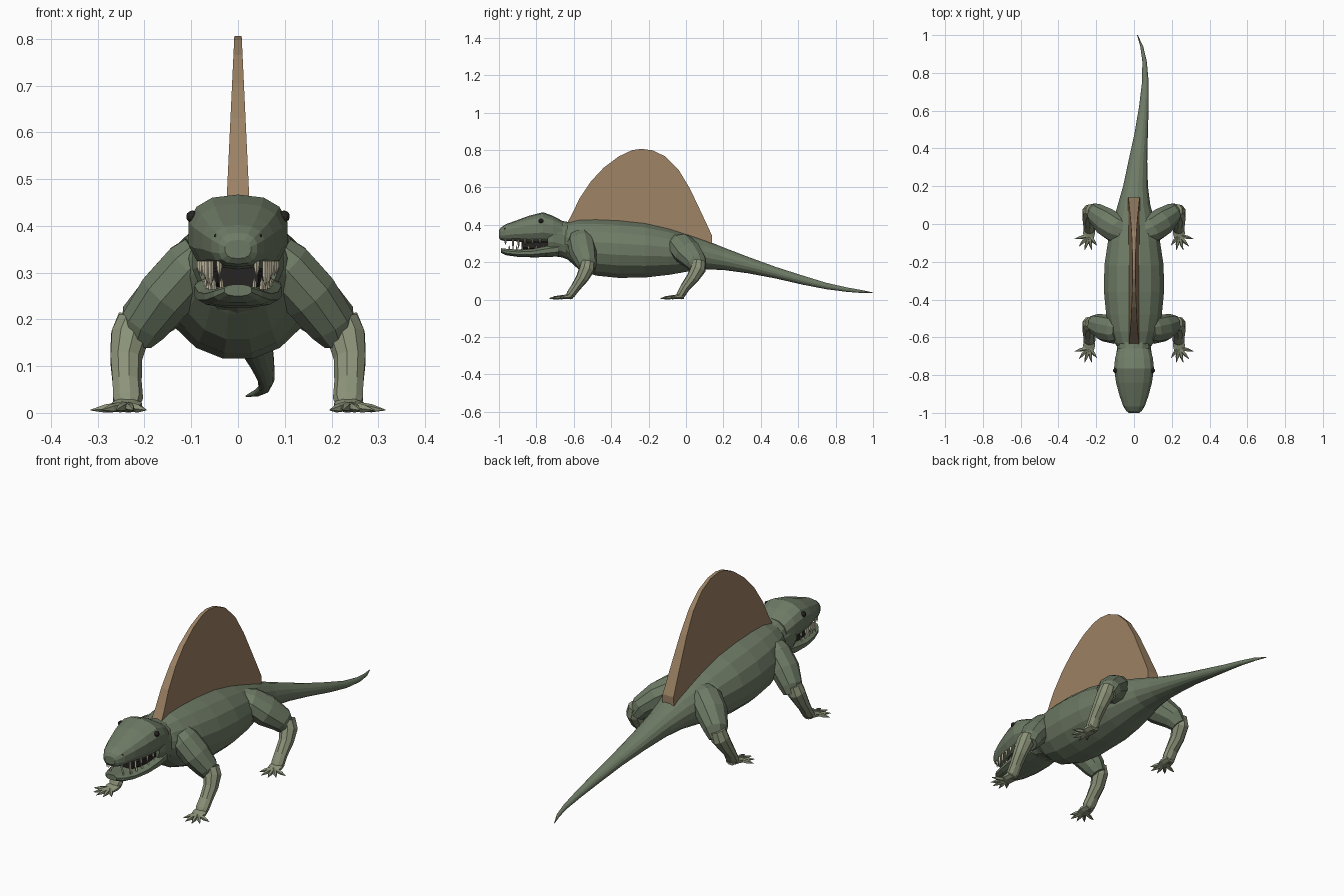
import bpy, bmesh, math
from mathutils import Vector


def material(name, rgb):
    m = bpy.data.materials.new(name)
    m.diffuse_color = (*rgb, 1)
    return m


SKIN = material("green skin", (0.155, 0.195, 0.13))
PALE = material("pale skin", (0.26, 0.29, 0.19))
SAIL = material("tan sail", (0.33, 0.22, 0.125))
DARK = material("dark", (0.02, 0.018, 0.016))
BONE = material("bone", (0.6, 0.55, 0.4))


def finish(name, bm, mat):
    bmesh.ops.recalc_face_normals(bm, faces=bm.faces)
    me = bpy.data.meshes.new(name)
    bm.to_mesh(me)
    bm.free()
    me.materials.append(mat)
    ob = bpy.data.objects.new(name, me)
    bpy.context.collection.objects.link(ob)
    return ob


def skin_rings(name, rings, mat):
    """Bridge equal-sized point rings and cap both ends."""
    bm = bmesh.new()
    rows = [[bm.verts.new(p) for p in r] for r in rings]
    n = len(rows[0])
    for a, b in zip(rows, rows[1:]):
        for i in range(n):
            j = (i + 1) % n
            bm.faces.new((a[i], a[j], b[j], b[i]))
    bm.faces.new(rows[0])
    bm.faces.new(rows[-1])
    return finish(name, bm, mat)


def oval(c, u, v, ru, rv, n, p=2.0):
    pts = []
    for i in range(n):
        a = math.tau * (i + 0.5) / n
        ca, sa = math.cos(a), math.sin(a)
        pts.append(c + u * ru * math.copysign(abs(ca) ** (2 / p), ca)
                   + v * rv * math.copysign(abs(sa) ** (2 / p), sa))
    return pts


def trunk(name, rows, mat, n=16, p=2.0):
    """Sections along y: (y, x centre, half width, bottom, top)."""
    X, Z = Vector((1, 0, 0)), Vector((0, 0, 1))
    return skin_rings(name, [oval(Vector((x, y, (b + t) / 2)), X, Z, w, (t - b) / 2, n, p)
                             for y, x, w, b, t in rows], mat)


def limb(name, rows, mat, side, n=9):
    """Sections along a path: (x, y, z, radius, y radius)."""
    pts = [Vector(r[:3]) for r in rows]
    rings = []
    for i, r in enumerate(rows):
        t = (pts[min(i + 1, len(pts) - 1)] - pts[max(i - 1, 0)]).normalized()
        u = t.cross(Vector((0, 1, 0))).normalized()
        ring = oval(pts[i], u, u.cross(t), r[3], r[4], n)
        rings.append([Vector((q.x * side, q.y, q.z)) for q in ring])
    return skin_rings(name, rings, mat)


def spike(name, a, b, r, mat, n=5):
    a, b = Vector(a), Vector(b)
    t = (b - a).normalized()
    u = t.orthogonal().normalized()
    v = t.cross(u)
    mid = a.lerp(b, 0.55)
    return skin_rings(name, [oval(a, u, v, r, r, n), oval(mid, u, v, r * .85, r * .85, n),
                             oval(b, u, v, r * .08, r * .08, n)], mat)


# body and curved tail
trunk("body_and_tail", [
    (-.67, 0, .075, .25, .40), (-.63, 0, .105, .21, .415), (-.57, 0, .13, .155, .428),
    (-.48, 0, .15, .125, .43), (-.36, 0, .162, .113, .425), (-.22, 0, .16, .115, .41),
    (-.09, 0, .14, .13, .38), (.01, 0, .115, .148, .35), (.10, 0, .088, .16, .322),
    (.20, .008, .067, .157, .28), (.33, .02, .051, .14, .23), (.48, .038, .036, .112, .175),
    (.62, .052, .026, .08, .13), (.75, .06, .018, .055, .09), (.86, .056, .012, .041, .065),
    (.94, .041, .008, .035, .051), (1.0, .018, .002, .034, .038)], SKIN)

# head: neck, skull, lower jaw and mouth
trunk("neck", [(-.60, 0, .09, .2, .41), (-.66, 0, .092, .225, .42),
               (-.71, 0, .1, .232, .44), (-.74, 0, .09, .24, .43)], SKIN, 14, 2.3)
trunk("skull", [(-.66, 0, .088, .29, .42), (-.71, 0, .102, .30, .447), (-.765, 0, .108, .30, .467),
                (-.84, 0, .097, .302, .448), (-.91, 0, .078, .312, .422), (-.965, 0, .058, .312, .402),
                (-.99, 0, .042, .318, .385), (-1.0, 0, .028, .33, .37)], SKIN, 14, 2.5)
trunk("lower_jaw", [(-.68, 0, .092, .23, .305), (-.74, 0, .096, .226, .295), (-.82, 0, .088, .225, .275),
                    (-.90, 0, .073, .228, .268), (-.96, 0, .053, .236, .272),
                    (-.99, 0, .03, .25, .275)], SKIN, 12, 2.5)
trunk("mouth_lining", [(-.69, 0, .08, .25, .33), (-.84, 0, .06, .255, .325),
                       (-.88, 0, .045, .26, .322)], DARK, 10, 2.5)

# dorsal sail, thin at the crest
outline = [(-.635, .41, .40), (-.61, .455, .39), (-.57, .54, .40), (-.51, .63, .40), (-.44, .705, .40),
           (-.36, .765, .39), (-.29, .798, .39), (-.24, .806, .38), (-.18, .798, .37), (-.11, .765, .35),
           (-.04, .695, .33), (.02, .595, .31), (.07, .49, .30), (.11, .405, .29), (.14, .34, .28)]


def thick(z):
    return max(.007, .026 - .047 * (z - .42))


skin_rings("dorsal_sail", [[Vector((s * thick(z), y, z)) for s, z in
                            ((-1, zb), (-1, zt), (1, zt), (1, zb))] for y, zt, zb in outline], SAIL)

legs = {
    "front": ([(.075, -.565, .335, .055, .06), (.10, -.562, .31, .064, .073), (.155, -.55, .25, .063, .073),
               (.20, -.53, .19, .054, .055), (.215, -.52, .155, .035, .04)],
              [(.222, -.525, .20, .036, .038), (.232, -.53, .165, .042, .042), (.24, -.555, .115, .035, .034),
               (.238, -.59, .065, .032, .026), (.236, -.615, .03, .033, .024), (.236, -.63, .012, .025, .018)], -.655),
    "hind": ([(.055, -.05, .295, .055, .06), (.09, -.03, .29, .066, .075), (.145, .01, .25, .068, .078),
              (.20, .055, .20, .055, .058), (.22, .07, .16, .035, .04)],
             [(.222, .07, .205, .036, .038), (.232, .065, .165, .042, .042), (.24, .035, .115, .035, .034),
              (.238, -.005, .065, .032, .026), (.236, -.025, .03, .033, .024), (.236, -.04, .012, .025, .018)], -.06)}
toes = [(-38, .068), (-10, .08), (16, .082), (42, .08), (76, .08)]

for side, tag in ((1, "left"), (-1, "right")):
    # limbs, feet and clawed toes
    for kind, (upper, lower, fy) in legs.items():
        limb(f"{kind}_upper_leg_{tag}", upper, SKIN, side, 10)
        limb(f"{kind}_lower_leg_{tag}", lower, PALE, side)
        trunk(f"{kind}_foot_{tag}", [(fy + .05, side * .236, .026, .003, .04),
                                     (fy + .015, side * .238, .035, .002, .03),
                                     (fy - .015, side * .238, .028, .002, .02)], PALE, 8)
        for i, (deg, length) in enumerate(toes):
            a = math.radians(deg)
            d = Vector((side * math.sin(a), -math.cos(a), 0))
            base = Vector((side * .238, fy, .014))
            spike(f"{kind}_toe_{tag}_{i + 1}", base + d * .01, base + d * length - Vector((0, 0, .008)), .011, PALE)
    # eyes and nostrils
    for name, pos, r in (("eye", (.098, -.775, .42), .013), ("nostril", (.047, -.967, .378), .005)):
        bm = bmesh.new()
        bmesh.ops.create_icosphere(bm, subdivisions=2, radius=r)
        bmesh.ops.translate(bm, verts=bm.verts, vec=(side * pos[0], pos[1], pos[2]))
        finish(f"{name}_{tag}", bm, DARK)
    # teeth
    for i, (x, y, ln) in enumerate([(.04, -.965, .025), (.058, -.925, .052), (.066, -.895, .045),
                                    (.072, -.86, .026), (.078, -.82, .024), (.082, -.78, .02)]):
        spike(f"upper_tooth_{tag}_{i + 1}", (side * x, y, .325), (side * x, y, .317 - ln), .006, BONE, 4)
        spike(f"lower_tooth_{tag}_{i + 1}", (side * x * .88, y + .02, .262), (side * x * .88, y + .02, .29), .005, BONE, 4)
